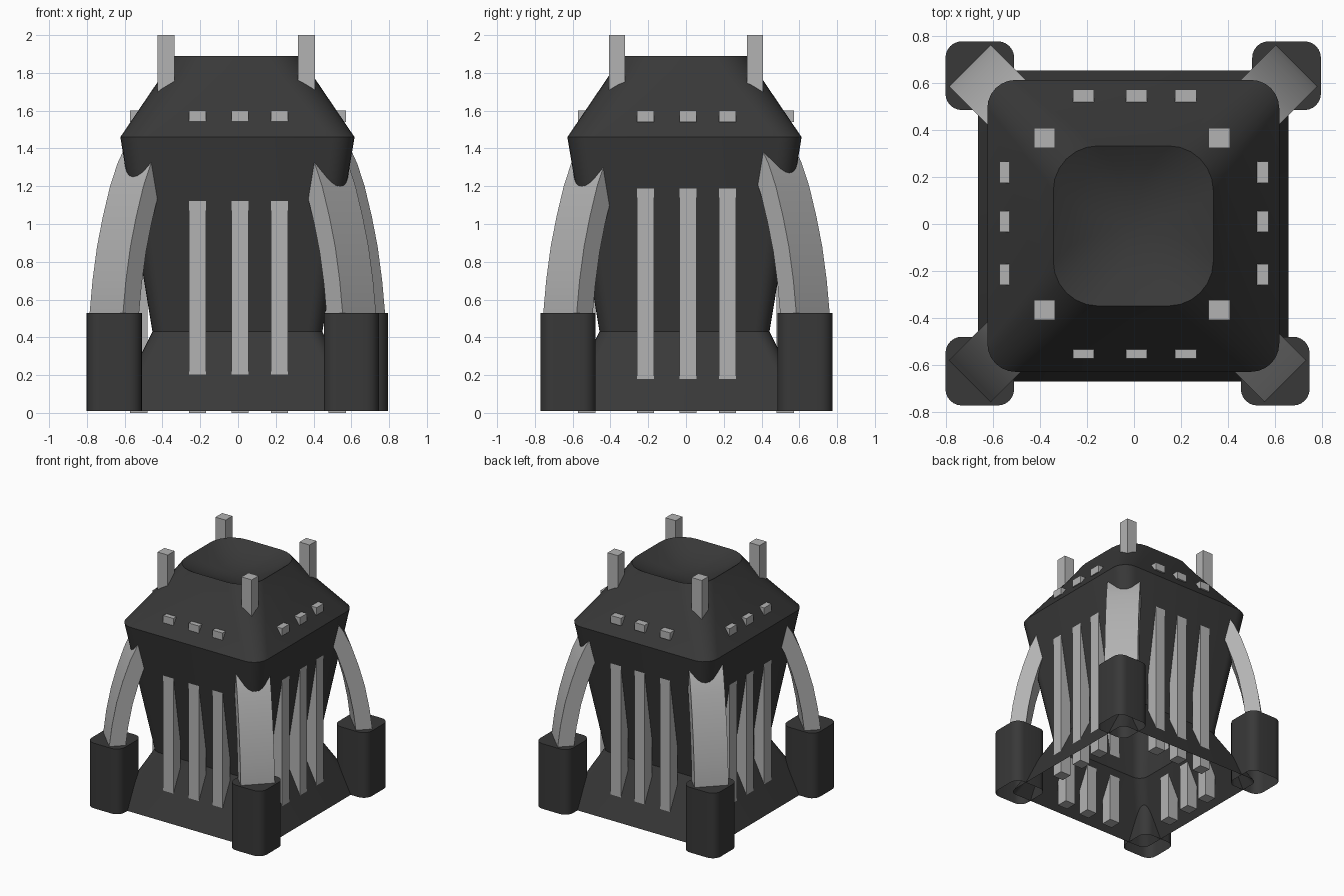
import bpy, bmesh, math
from mathutils import Vector

if "Cube" in bpy.data.objects:
    bpy.data.objects.remove(bpy.data.objects["Cube"])


def material(name, v):
    m = bpy.data.materials.new(name)
    m.diffuse_color = (v, v, v, 1)
    m.use_nodes = True
    m.node_tree.nodes["Principled BSDF"].inputs["Base Color"].default_value = m.diffuse_color
    return m


DARK = material("dark_metal", 0.04)
LIGHT = material("light_metal", 0.45)


def finish(bm, name, mat, smooth=None):
    bmesh.ops.recalc_face_normals(bm, faces=bm.faces)
    me = bpy.data.meshes.new(name)
    bm.to_mesh(me)
    bm.free()
    me.materials.append(mat)
    ob = bpy.data.objects.new(name, me)
    bpy.context.collection.objects.link(ob)
    if smooth:
        bpy.ops.object.select_all(action='DESELECT')
        ob.select_set(True)
        bpy.context.view_layer.objects.active = ob
        bpy.ops.object.shade_smooth_by_angle(angle=math.radians(smooth))
    return ob


def rounded_square(half, r, z, cx=0, cy=0, n=6):
    pts = []
    for k, (sx, sy) in enumerate([(1, 1), (-1, 1), (-1, -1), (1, -1)]):
        for i in range(n + 1):
            a = math.pi / 2 * (k + i / n)
            pts.append(Vector((cx + sx * (half - r) + r * math.cos(a),
                               cy + sy * (half - r) + r * math.sin(a), z)))
    return pts


def loft(name, loops, mat, cap_start=False, cap_end=False, smooth=None):
    bm = bmesh.new()
    rings = [[bm.verts.new(p) for p in loop] for loop in loops]
    n = len(rings[0])
    for a, b in zip(rings, rings[1:]):
        for i in range(n):
            j = (i + 1) % n
            bm.faces.new((a[i], a[j], b[j], b[i]))
    if cap_start:
        bm.faces.new(rings[0])
    if cap_end:
        bm.faces.new(rings[-1])
    return finish(bm, name, mat, smooth)


def box(name, x0, x1, y0, y1, z0, z1, mat):
    bm = bmesh.new()
    bmesh.ops.create_cube(bm, size=1)
    for v in bm.verts:
        v.co = Vector(((x0 + x1) / 2 + v.co.x * (x1 - x0),
                       (y0 + y1) / 2 + v.co.y * (y1 - y0),
                       (z0 + z1) / 2 + v.co.z * (z1 - z0)))
    return finish(bm, name, mat)


# Hollow shell: skirt, flared body, sloped cap and dished top (half width, corner radius, z)
profile = [(0.66, 0.06, 0.01), (0.45, 0.08, 0.43), (0.62, 0.12, 1.46),
           (0.40, 0.17, 1.785), (0.34, 0.19, 1.89),
           (0.26, 0.18, 1.84), (0.15, 0.12, 1.80), (0.05, 0.045, 1.785)]
loft("body_shell", [rounded_square(h, r, z, -0.003, -0.008) for h, r, z in profile],
     DARK, cap_end=True, smooth=35)

# Upright ribs and small vents, three to a side
for i, c in enumerate((-0.215, 0.01, 0.22)):
    for s, side in ((-1, "a"), (1, "b")):
        for part, lo, hi, z0, z1 in (("rib", 0.48, 0.572, 0.0, 1.25),
                                     ("vent", 0.48, 0.572, 1.54, 1.60)):
            u0, u1 = sorted((s * lo, s * hi))
            box(f"{part}_y{side}_{i}", c - 0.045, c + 0.045, u0, u1, z0, z1, LIGHT)
            box(f"{part}_x{side}_{i}", u0, u1, c - 0.045, c + 0.045, z0, z1, LIGHT)

# Corner feet, arched legs and top posts
leg_path = [(0.045, 0.30), (0.042, 0.53), (0.027, 0.70), (0.003, 0.88), (-0.028, 1.04),
            (-0.066, 1.20), (-0.105, 1.32), (-0.16, 1.44)]
feet = {"back_left": (-0.655, 0.63), "back_right": (0.648, 0.63),
        "front_left": (-0.655, -0.625), "front_right": (0.60, -0.625)}
for where, (fx, fy) in feet.items():
    sx, sy = math.copysign(1, fx), math.copysign(1, fy)
    loft(f"foot_{where}", [rounded_square(0.146, 0.07, 0.01, fx, fy),
                           rounded_square(0.146, 0.07, 0.53, fx, fy)],
         DARK, cap_end=True, smooth=35)

    # Rectangular section swept along the arch, in the diagonal plane
    loops = []
    for i, (d, z) in enumerate(leg_path):
        a, b = leg_path[max(i - 1, 0)], leg_path[min(i + 1, len(leg_path) - 1)]
        t = Vector(((b[0] - a[0]) * math.sqrt(2), b[1] - a[1])).normalized()
        th = 0.12
        inner_d, inner_z = d - t.y * th * 0.707, z + t.x * th
        half = 0.125 * 0.707
        loop = []
        for dd, zz, w in ((d, z, -half), (d, z, half),
                          (inner_d, inner_z, half), (inner_d, inner_z, -half)):
            loop.append(Vector((fx + sx * (dd + w), fy + sy * (dd - w), zz)))
        loops.append(loop)
    loft(f"leg_{where}", loops, LIGHT, cap_start=True, cap_end=True, smooth=30)

    px = 0.362 if sx > 0 else -0.38
    py = sy * 0.365
    box(f"post_{where}", px - 0.045, px + 0.045, py - 0.043, py + 0.043, 1.55, 2.0, LIGHT)
